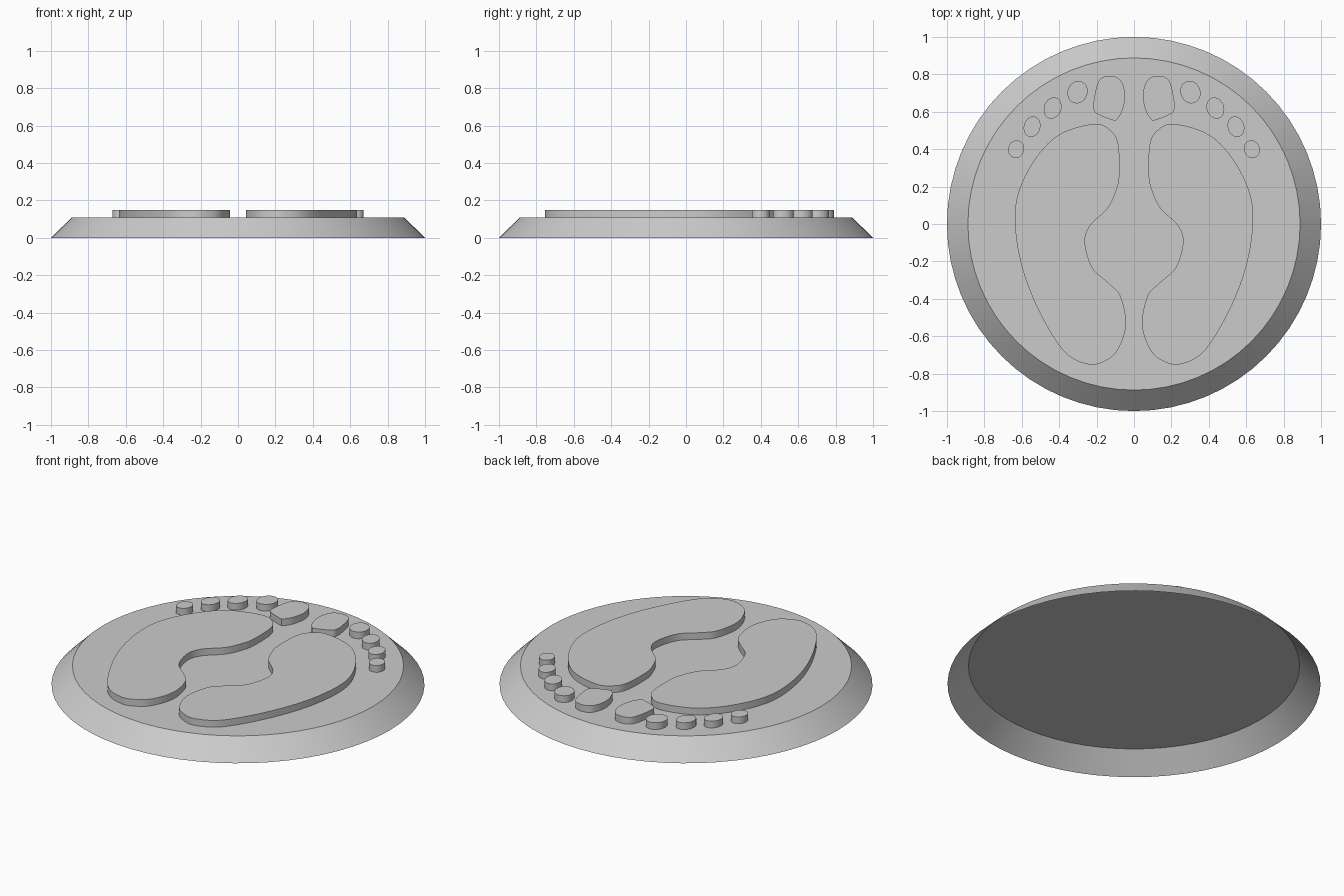
import bpy, bmesh, math
from mathutils import Vector

if "Cube" in bpy.data.objects:
    bpy.data.objects.remove(bpy.data.objects["Cube"])

BASE_TOP, FOOT_TOP = 0.11, 0.15


def spline(points, steps=6):
    """Closed smooth curve through points; a repeated point makes a corner."""
    p = [Vector(q) for q in points]
    n, out = len(p), []
    for i in range(n):
        a, b, c, d = p[i - 1], p[i], p[(i + 1) % n], p[(i + 2) % n]
        if (b - c).length < 1e-6:
            continue
        for k in range(steps):
            t = k / steps
            out.append(0.5 * (2 * b + (c - a) * t + (2 * a - 5 * b + 4 * c - d) * t * t
                              + (3 * b - a - 3 * c + d) * t ** 3))
    return out


def oval(x, y, rx, ry, tilt, n=28):
    ct, st = math.cos(tilt), math.sin(tilt)
    ring = [(rx * math.cos(math.tau * i / n), ry * math.sin(math.tau * i / n)) for i in range(n)]
    return [Vector((x + u * ct - v * st, y + u * st + v * ct)) for u, v in ring]


def finish(bm, name):
    bmesh.ops.recalc_face_normals(bm, faces=bm.faces)
    mesh = bpy.data.meshes.new(name)
    bm.to_mesh(mesh)
    bm.free()
    ob = bpy.data.objects.new(name, mesh)
    bpy.context.collection.objects.link(ob)
    bpy.ops.object.select_all(action='DESELECT')
    ob.select_set(True)
    bpy.context.view_layer.objects.active = ob
    bpy.ops.object.shade_smooth_by_angle(angle=math.radians(30))
    return ob


def raised_pair(name, outline):
    """Extrude an outline off the plate and mirror it to the other foot."""
    bm = bmesh.new()
    face = bm.faces.new([bm.verts.new((q.x, q.y, BASE_TOP)) for q in outline])
    ext = bmesh.ops.extrude_face_region(bm, geom=[face], use_keep_orig=True)
    for v in ext["geom"]:
        if isinstance(v, bmesh.types.BMVert):
            v.co.z = FOOT_TOP
    ob = finish(bm, name)
    ob.modifiers.new("mirror", 'MIRROR').use_axis[0] = True


# Bevelled plate: sloping rim and flat top, hollow and open underneath
bm = bmesh.new()
bmesh.ops.create_circle(bm, radius=0.888, segments=64, cap_ends=True)
bmesh.ops.translate(bm, verts=bm.verts, vec=(0, 0, BASE_TOP))
ext = bmesh.ops.extrude_edge_only(bm, edges=bm.edges[:])
for v in ext["geom"]:
    if isinstance(v, bmesh.types.BMVert):
        v.co = Vector((v.co.x / 0.888, v.co.y / 0.888, 0))
plate = finish(bm, "plate")
if plate.data.polygons[0].normal.z < 0:
    plate.data.flip_normals()

# Soles
raised_pair("sole", spline([
    (.21, .535), (.12, .495), (.083, .42), (.078, .26), (.095, .18), (.14, .085),
    (.235, -.01), (.262, -.10), (.222, -.235), (.13, -.32), (.07, -.39), (.043, -.54),
    (.085, -.67), (.15, -.73), (.246, -.75), (.38, -.675), (.525, -.43), (.615, -.165),
    (.633, .10), (.55, .315), (.405, .475)]))

# Big toes, pointed at the inner bottom
raised_pair("big_toe", spline([
    (.10, .55), (.10, .55), (.065, .60), (.047, .69), (.073, .77), (.13, .792),
    (.185, .77), (.21, .69), (.215, .61), (.18, .58)]))

# Small toes
for i, toe in enumerate([(.302, .705, .053, .061, .35), (.435, .62, .046, .058, .35),
                         (.545, .52, .044, .056, .3), (.63, .40, .042, .048, .3)]):
    raised_pair(f"small_toe_{i + 1}", oval(*toe))
